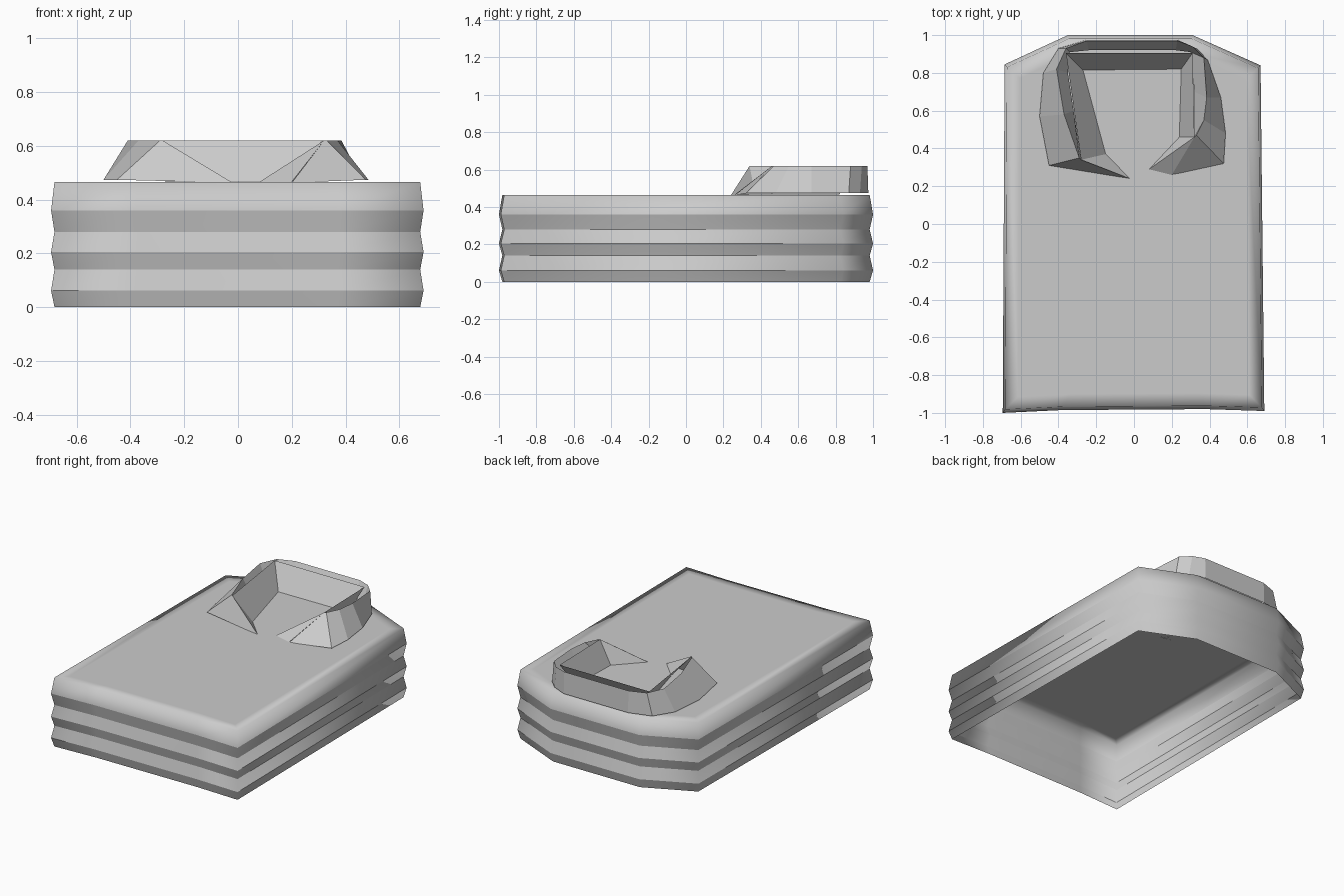
import bpy, bmesh
from mathutils import Vector

cube = bpy.data.objects.get("Cube")
if cube:
    bpy.data.objects.remove(cube)

cloth = bpy.data.materials.new("grey cloth")
cloth.use_nodes = True
GREY = (0.6, 0.6, 0.6, 1)
cloth.diffuse_color = GREY
cloth.node_tree.nodes["Principled BSDF"].inputs["Base Color"].default_value = GREY


def finish(name, bm):
    mesh = bpy.data.meshes.new(name)
    bm.to_mesh(mesh)
    bm.free()
    obj = bpy.data.objects.new(name, mesh)
    bpy.context.collection.objects.link(obj)
    mesh.materials.append(cloth)
    return obj


def bridge(bm, a, b, closed=False):
    n = len(a)
    for i in range(n if closed else n - 1):
        j = (i + 1) % n
        bm.faces.new((a[i], a[j], b[j], b[i]))


# Folded stack: a pleated wall under a flat top, open underneath
outline = [(-.695, -1), (-.38, -.985), (.38, -.98), (.69, -.99),
           (.67, .84), (.31, 1), (-.35, 1), (-.685, .845)]
levels = [0, .062, .14, .205, .28, .36, .465]
bm = bmesh.new()
rings = []
for k, z in enumerate(levels):
    s = 0 if k % 2 else .018
    rings.append([bm.verts.new((x * (1 - s), y * (1 - s), z)) for x, y in outline])
for low, high in zip(rings, rings[1:]):
    bridge(bm, low, high, True)
rim = [bm.verts.new((v.co.x * .9, v.co.y * .93, v.co.z)) for v in rings[-1]]
bridge(bm, rings[-1], rim, True)
bm.faces.new(rim)
for f in bm.faces:
    f.smooth = True
# Crisp pleat folds, soft corners
for e in bm.edges:
    a, b = e.verts
    if abs(a.co.z - b.co.z) < .001 and a.co.z < levels[-1] - .01:
        e.smooth = False
finish("folded_stack", bm)

# Collar: outer fall and inner stand, running from left tip round the back
fall_hem = [(-.02, .24), (-.45, .31), (-.5, .57), (-.48, .8), (-.4, .93), (-.25, .975),
            (.23, .975), (.33, .93), (.39, .87), (.46, .67), (.485, .48), (.475, .32), (.2, .26)]
fall_top = [(-.28, .34), (-.29, .35), (-.37, .58), (-.41, .82), (-.36, .93), (-.25, .97),
            (.23, .97), (.31, .94), (.37, .88), (.385, .67), (.37, .55), (.33, .47), (.32, .46)]
stand_top = [(-.28, .34), (-.36, .905), (.31, .905), (.32, .46)]
stand_hem = [(-.15, .37), (-.27, .815), (.25, .82), (.24, .46)]
TOP, HEM = .62, .474


def row(bm, points, z):
    return [bm.verts.new((x, y, z)) for x, y in points]


bm = bmesh.new()
hem = row(bm, fall_hem, HEM)
hem[0].co.z = hem[-1].co.z = .463
bridge(bm, hem, row(bm, fall_top, TOP))
finish("collar_fall", bm)

bm = bmesh.new()
top = row(bm, stand_top, TOP)
base = row(bm, stand_hem, .467)
bridge(bm, base, top)
# Front points of the stand
left = bm.verts.new((-.02, .24, .463))
right, lapel = row(bm, [(.08, .29), (.2, .26)], .466)
bm.faces.new((left, base[0], top[0]))
bm.faces.new((base[3], right, top[3]))
bm.faces.new((right, lapel, top[3]))
finish("collar_stand", bm)

# Turned fold joining the stand to the fall, sunk between them
bm = bmesh.new()
n = len(fall_top)
dip = []
for i, (x, y) in enumerate(fall_top):
    nearest = min((Vector(p) for p in ((-.35, .8), (-.32, .6), (-.34, .91), (-.24, .92),
                  (.22, .92), (.3, .91), (.32, .7), (-.28, .34), (.32, .46))),
                  key=lambda p: (p - Vector((x, y))).length)
    dip.append((nearest.x, nearest.y))
bridge(bm, row(bm, fall_top[1:-1], TOP), row(bm, dip[1:-1], TOP - .1))
bmesh.ops.remove_doubles(bm, verts=bm.verts, dist=.001)
finish("collar_fold", bm)
